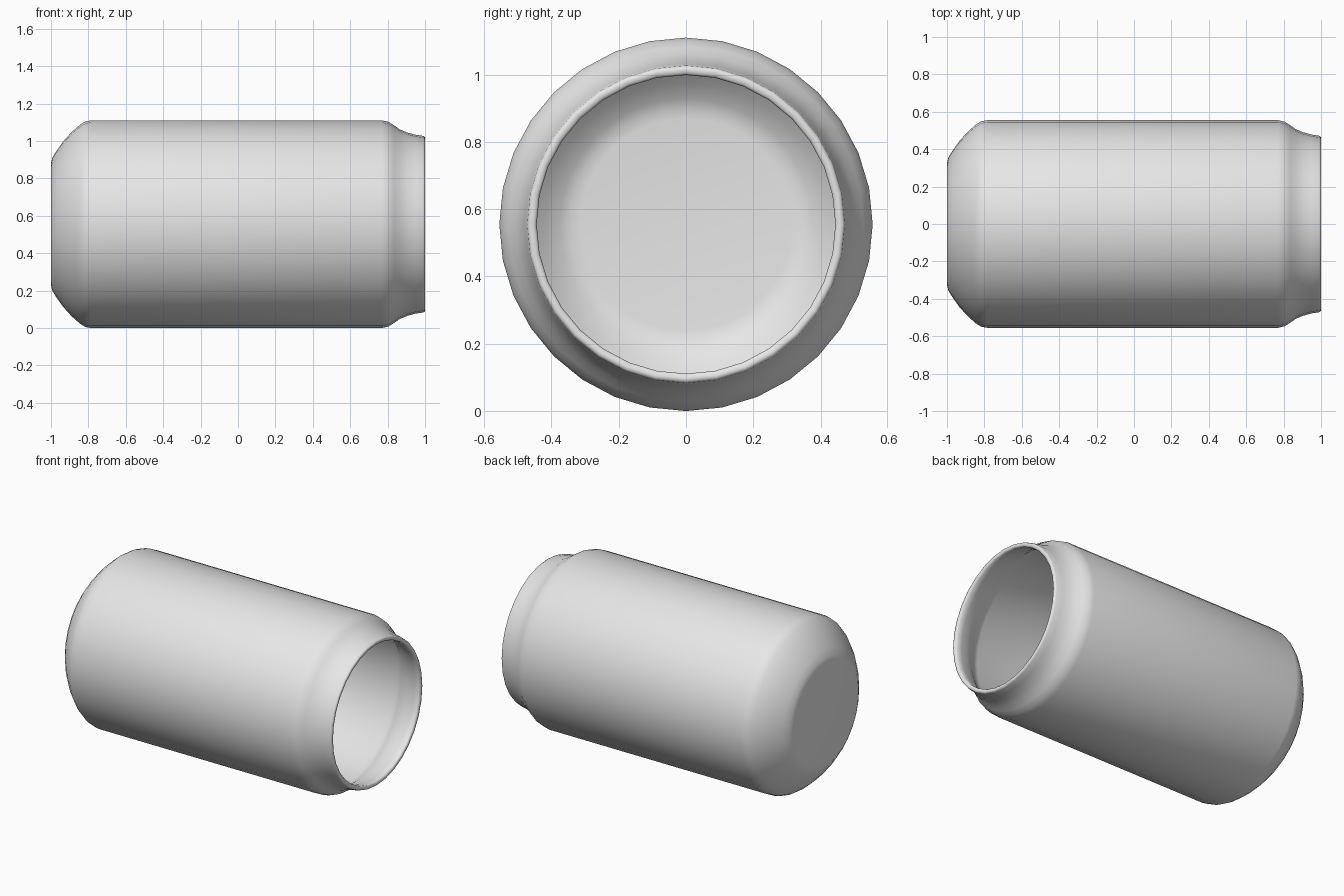
import bpy, bmesh, math

if "Cube" in bpy.data.objects:
    bpy.data.objects.remove(bpy.data.objects["Cube"])

SIDES = 32
AXIS_Z = 0.555

# Wall profile as (x along the axis, radius): outside base to rim, then inside back to the floor
outer = [(-1.0, 0.325), (-0.993, 0.355), (-0.972, 0.39), (-0.935, 0.442), (-0.89, 0.492),
         (-0.845, 0.532), (-0.815, 0.55), (-0.785, 0.555), (0.77, 0.555),
         (0.805, 0.547), (0.835, 0.528), (0.865, 0.507), (0.905, 0.49),
         (0.95, 0.478), (0.99, 0.472)]
rim = [(0.998, 0.468), (1.0, 0.46), (0.998, 0.45), (0.992, 0.444)]
inner = [(0.95, 0.449), (0.90, 0.461), (0.855, 0.479), (0.82, 0.502), (0.795, 0.518),
         (0.765, 0.526), (-0.785, 0.526), (-0.83, 0.507), (-0.875, 0.468),
         (-0.92, 0.42), (-0.955, 0.375), (-0.968, 0.345), (-0.972, 0.315)]

glass = bpy.data.materials.new("light grey")
glass.diffuse_color = (0.8, 0.8, 0.8, 1)
glass.use_nodes = True
glass.node_tree.nodes["Principled BSDF"].inputs["Base Color"].default_value = glass.diffuse_color

# Jar body: rings joined along the profile, closed by a flat base and a flat inner floor
bm = bmesh.new()
rings = []
for x, r in outer + rim + inner:
    rings.append([bm.verts.new((x, r * math.cos(2 * math.pi * i / SIDES),
                                AXIS_Z + r * math.sin(2 * math.pi * i / SIDES)))
                  for i in range(SIDES)])
for a, b in zip(rings, rings[1:]):
    for i in range(SIDES):
        j = (i + 1) % SIDES
        bm.faces.new((a[i], a[j], b[j], b[i]))
bm.faces.new(rings[0])
bm.faces.new(rings[-1])
bmesh.ops.recalc_face_normals(bm, faces=bm.faces)

mesh = bpy.data.meshes.new("jar")
bm.to_mesh(mesh)
bm.free()
mesh.materials.append(glass)
jar = bpy.data.objects.new("jar", mesh)
bpy.context.collection.objects.link(jar)

# Smooth shading
bpy.context.view_layer.objects.active = jar
jar.select_set(True)
bpy.ops.object.shade_smooth_by_angle(angle=math.radians(75))
